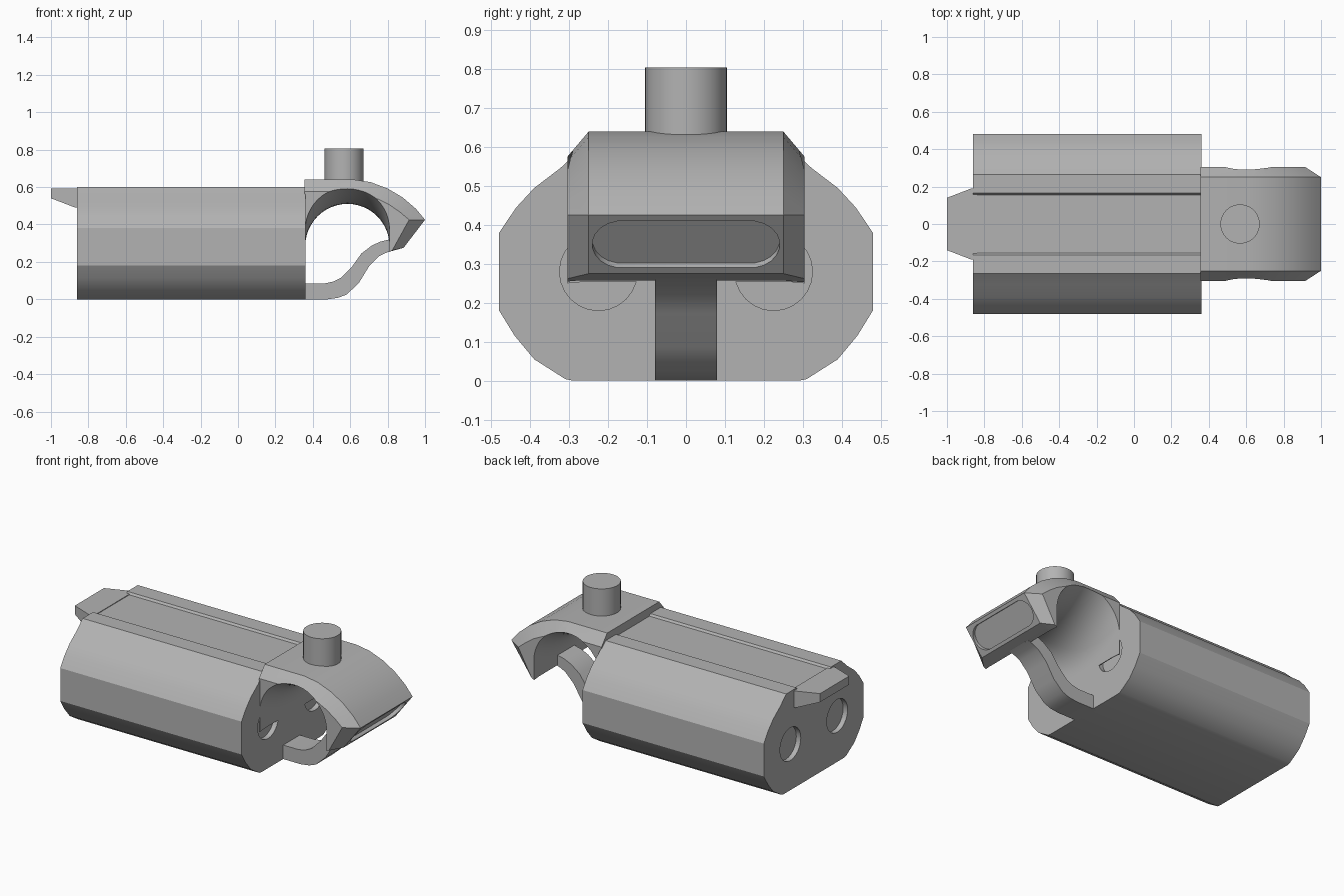
import bpy, bmesh, math
from mathutils import Vector

if "Cube" in bpy.data.objects:
    bpy.data.objects.remove(bpy.data.objects["Cube"])

grey = bpy.data.materials.new("plain_grey")
grey.use_nodes = True
colour = (0.45, 0.45, 0.45, 1)
grey.diffuse_color = colour
grey.node_tree.nodes["Principled BSDF"].inputs["Base Color"].default_value = colour


def loft(name, rings):
    """Skin a list of equal-length point rings and cap both ends."""
    bm = bmesh.new()
    rows = [[bm.verts.new(p) for p in ring] for ring in rings]
    n = len(rows[0])
    for a, b in zip(rows, rows[1:]):
        for i in range(n):
            j = (i + 1) % n
            bm.faces.new((a[i], a[j], b[j], b[i]))
    bm.faces.new(rows[0])
    bm.faces.new(rows[-1])
    bmesh.ops.recalc_face_normals(bm, faces=bm.faces)
    mesh = bpy.data.meshes.new(name)
    bm.to_mesh(mesh)
    bm.free()
    mesh.materials.append(grey)
    ob = bpy.data.objects.new(name, mesh)
    bpy.context.collection.objects.link(ob)
    return ob


def activate(ob):
    bpy.ops.object.select_all(action='DESELECT')
    ob.select_set(True)
    bpy.context.view_layer.objects.active = ob


def cut(ob, cutter):
    activate(ob)
    mod = ob.modifiers.new("cut", 'BOOLEAN')
    mod.operation = 'DIFFERENCE'
    mod.solver = 'EXACT'
    mod.object = cutter
    bpy.ops.object.modifier_apply(modifier=mod.name)
    bpy.data.objects.remove(cutter)


def smooth(ob):
    activate(ob)
    bpy.ops.object.shade_smooth_by_angle(angle=math.radians(28))


def circle(r, n):
    return [(r * math.cos(2 * math.pi * i / n), r * math.sin(2 * math.pi * i / n)) for i in range(n)]


# Body: mirrored cross-section with a shallow channel along the top
half = [(.29, 0), (.31, .004), (.39, .055), (.44, .115), (.48, .18), (.48, .38),
        (.437, .444), (.39, .495), (.323, .546), (.265, .6), (.165, .6), (.155, .588)]
section = half + [(-y, z) for y, z in reversed(half)]
body = loft("body", [[(x, y, z) for y, z in section] for x in (-.86, .36)])

# Round blind recesses in both ends of the body
for end in (-.86, .36):
    for side in (-1, 1):
        cut(body, loft("recess_cutter", [
            [(end + d, side * .225 + a, .28 + b) for a, b in circle(.1, 24)] for d in (-.03, .03)]))
smooth(body)

# Tapered tongue at the far end
loft("tongue", [[(x, -w, lo), (x, w, lo), (x, w, .592), (x, -w, .592)]
                for x, w, lo in ((-.84, .19, .49), (-.87, .19, .49), (-1, .14, .54))])

# Head: curved hood with bevelled sides
full = [(.355, .64), (.62, .64), (.71, .626), (.80, .592), (.88, .545), (.95, .485),
        (1, .425), (.885, .275), (.8, .255), (.355, .255)]
inset = [(.355, .575), (.60, .575), (.68, .562), (.75, .535), (.81, .505), (.865, .467),
         (.915, .425), (.825, .262), (.8, .25), (.355, .25)]
head = loft("head", [[(x, y, z) for x, z in prof]
                     for y, prof in ((-.305, inset), (-.25, full), (.25, full), (.305, inset))])

# Saddle-shaped arch through the head, rising towards both sides
arch = []
for k in range(17):
    y = -.32 + .04 * k
    rise = .285 + .95 * y * y
    ring = [(.585 + .225 * math.cos(math.pi * i / 24), y, rise + .225 * math.sin(math.pi * i / 24))
            for i in range(25)]
    arch.append(ring + [(.36, y, .1), (.81, y, .1)])
cut(head, loft("arch_cutter", arch))

# Long rounded slot sunk into the slanted nose
top, low = Vector((1, 0, .425)), Vector((.885, 0, .275))
along = (top - low).normalized()
out = Vector((along.z, 0, -along.x))
mid = (top + low) / 2
slot = []
for d in (-.02, .03):
    slot.append([mid + out * d + along * b + Vector((0, a + math.copysign(.165, a), 0))
                 for a, b in [(.076 * math.cos(t), .076 * math.sin(t))
                              for t in [math.pi * (i + .5) / 10 for i in range(20)]]])
cut(head, loft("slot_cutter", slot))
smooth(head)

# Push button on the head
button = loft("button", [[(.567 + a, b, z) for a, b in circle(.105, 40)] for z in (.62, .805)])
smooth(button)

# Curved guard strip joining body and head
upper = [(.34, .085), (.465, .085), (.51, .095), (.55, .115), (.61, .175), (.66, .245),
         (.715, .287), (.76, .308), (.83, .325)]
lower = [(.34, 0), (.48, 0), (.535, .008), (.58, .025), (.645, .085), (.70, .175),
         (.755, .23), (.785, .246), (.83, .262)]
guard = loft("guard", [[(u[0], -.08, u[1]), (u[0], .08, u[1]), (v[0], .08, v[1]), (v[0], -.08, v[1])]
                       for u, v in zip(upper, lower)])
smooth(guard)
